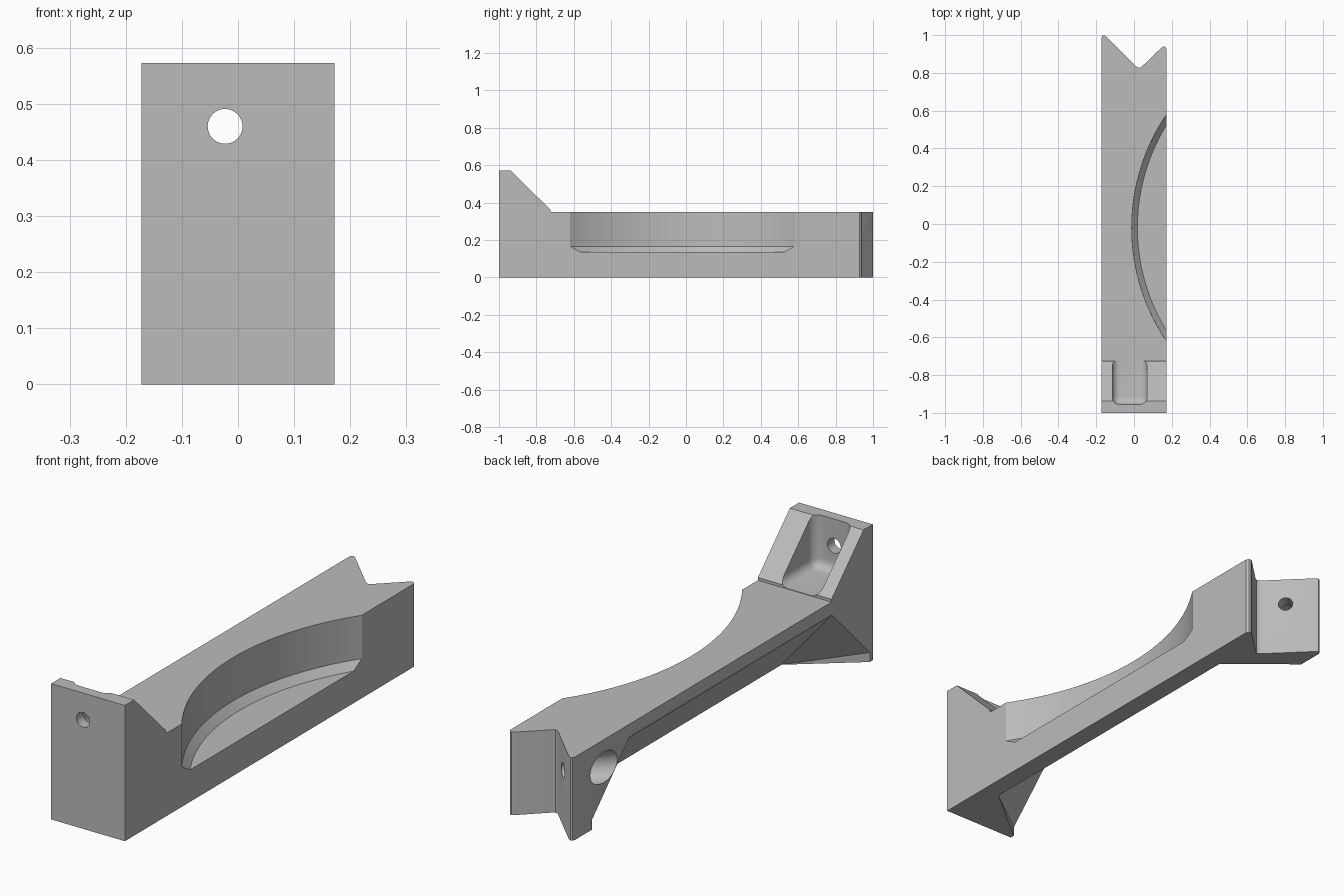
import bpy, bmesh, math
from mathutils import Matrix, Vector

cube = bpy.data.objects.get("Cube")
if cube:
    bpy.data.objects.remove(cube, do_unlink=True)

W = 0.172      # half width
TOP = 0.35     # bar height

grey = bpy.data.materials.new("plain grey")
grey.use_nodes = True
grey.diffuse_color = (0.5, 0.5, 0.5, 1)
grey.node_tree.nodes["Principled BSDF"].inputs["Base Color"].default_value = (0.5, 0.5, 0.5, 1)


def finish(bm, name):
    bmesh.ops.recalc_face_normals(bm, faces=bm.faces)
    mesh = bpy.data.meshes.new(name)
    bm.to_mesh(mesh)
    bm.free()
    mesh.materials.append(grey)
    obj = bpy.data.objects.new(name, mesh)
    bpy.context.collection.objects.link(obj)
    return obj


def prism(name, points, offset):
    """Extrude a closed polygon of 3D points along an offset."""
    bm = bmesh.new()
    face = bm.faces.new([bm.verts.new(p) for p in points])
    new = bmesh.ops.extrude_face_region(bm, geom=[face])["geom"]
    verts = [v for v in new if isinstance(v, bmesh.types.BMVert)]
    bmesh.ops.translate(bm, verts=verts, vec=offset)
    return finish(bm, name)


def cone(name, start, end, r1, r2, segments=48):
    start, end = Vector(start), Vector(end)
    axis = end - start
    turn = axis.to_track_quat('Z', 'Y').to_matrix().to_4x4()
    bm = bmesh.new()
    bmesh.ops.create_cone(bm, cap_ends=True, segments=segments, radius1=r1, radius2=r2,
                          depth=axis.length, matrix=Matrix.Translation((start + end) / 2) @ turn)
    return finish(bm, name)


def cut(target, cutter):
    cutter.hide_render = True
    mod = target.modifiers.new("cut", 'BOOLEAN')
    mod.operation, mod.solver, mod.object = 'DIFFERENCE', 'EXACT', cutter
    bpy.context.view_layer.objects.active = target
    bpy.ops.object.modifier_apply(modifier=mod.name)
    bpy.data.objects.remove(cutter, do_unlink=True)


# Bar with a raised, sloping front block
side = [(-1, 0), (1, 0), (1, TOP), (-0.725, TOP), (-0.725, 0.362), (-0.938, 0.573), (-1, 0.573)]
body = prism("bracket_body", [(-W, y, z) for y, z in side], (2 * W, 0, 0))

# V notch across the back end, with softened tips
notch = [(-0.2, 1.1), (-0.2, 0.985), (-W, 0.985), (-0.168, 0.996), (-0.16, 1), (-0.15, 0.995),
         (0.013, 0.834), (0.022, 0.828), (0.031, 0.827), (0.04, 0.832),
         (0.148, 0.936), (0.156, 0.94), (0.165, 0.938), (W, 0.928), (0.2, 0.928), (0.2, 1.1)]
cut(body, prism("notch_cutter", [(x, y, -0.1) for x, y in notch], (0, 0, 0.7)))

# Curved bite in the left side, with a chamfered floor
cx, cy, radius = 1.058, -0.02, 1.07
cut(body, cone("bite_cutter", (cx, cy, 0.167), (cx, cy, 0.6), radius, radius, 192))
cut(body, cone("bite_floor_cutter", (cx, cy, 0.135), (cx, cy, 0.1675), radius - 0.03, radius, 192))

# Slanted undercut along the right side, mirrored about its middle
mid = -0.053
bm = bmesh.new()
for s in (-1, 1):
    for x, half, z in ((-W, 0.674, 0.295), (-0.2, 0.674, 0.295),
                       (0.09, 0.713, 0), (0.09, 0.713, -0.05),
                       (-W, 0.927, 0.04), (-0.2, 0.927, 0.04),
                       (-W, 0.927, -0.05), (-0.2, 0.927, -0.05)):
        bm.verts.new((x, mid + s * half, z))
hull = bmesh.ops.convex_hull(bm, input=bm.verts)
bmesh.ops.delete(bm, geom=list({g for g in hull["geom_interior"] + hull["geom_unused"]
                                if isinstance(g, bmesh.types.BMVert)}), context='VERTS')
cut(body, finish(bm, "undercut_cutter"))

# Rounded screw pocket in the front block
bm = bmesh.new()
bmesh.ops.create_cube(bm, size=1, matrix=Matrix.Translation((-0.023, -0.7775, 0.602))
                      @ Matrix.Diagonal((0.184, 0.355, 0.5, 1)))
edges = [e for e in bm.edges if min(v.co.z for v in e.verts) < 0.5]
bmesh.ops.bevel(bm, geom=edges, offset=0.038, segments=6, profile=0.5, affect='EDGES')
cut(body, finish(bm, "pocket_cutter"))

# Front screw hole
cut(body, cone("front_hole_cutter", (-0.023, -1.1, 0.46), (-0.023, -0.9, 0.46), 0.031, 0.031))

# Diagonal screw hole at the back, with a wide counterbore from the right side
seat = Vector((-0.06, 0.906, 0.233))
diag = Vector((-1, -1, 0)).normalized()
cut(body, cone("back_hole_cutter", seat - diag * 0.1, seat + diag * 0.15, 0.03, 0.03))
cut(body, cone("counterbore_cutter", seat + diag * 0.06, seat + diag * 0.4, 0.064, 0.064))

bpy.ops.object.select_all(action='DESELECT')
body.select_set(True)
bpy.context.view_layer.objects.active = body
bpy.ops.object.shade_smooth_by_angle(angle=math.radians(28))
